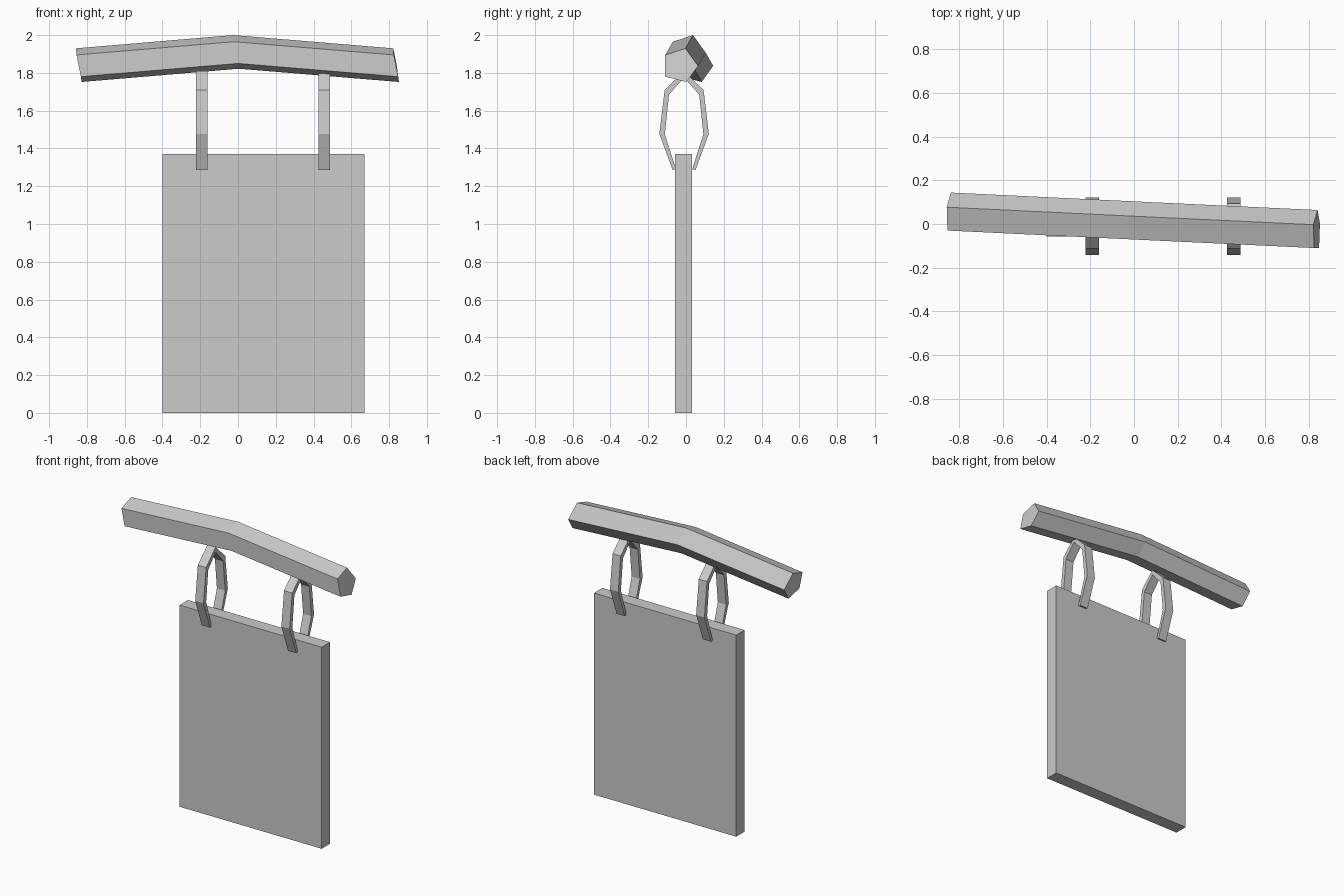
import bpy

cube = bpy.data.objects.get("Cube")
if cube:
    bpy.data.objects.remove(cube, do_unlink=True)

grey = bpy.data.materials.new("light grey")
grey.use_nodes = True
grey.diffuse_color = (0.6, 0.6, 0.6, 1)
grey.node_tree.nodes["Principled BSDF"].inputs["Base Color"].default_value = (0.6, 0.6, 0.6, 1)


def make(name, verts, faces):
    mesh = bpy.data.meshes.new(name)
    mesh.from_pydata(verts, [], faces)
    mesh.materials.append(grey)
    obj = bpy.data.objects.new(name, mesh)
    bpy.context.collection.objects.link(obj)
    # consistent outward normals
    bpy.context.view_layer.objects.active = obj
    obj.select_set(True)
    bpy.ops.object.mode_set(mode="EDIT")
    bpy.ops.mesh.select_all(action="SELECT")
    bpy.ops.mesh.normals_make_consistent(inside=False)
    bpy.ops.object.mode_set(mode="OBJECT")
    obj.select_set(False)
    return obj


def loft(name, rings):
    """Join matching cross-sections and cap both ends."""
    n = len(rings[0])
    verts = [p for ring in rings for p in ring]
    faces = [(s * n + i, s * n + (i + 1) % n, (s + 1) * n + (i + 1) % n, (s + 1) * n + i)
             for s in range(len(rings) - 1) for i in range(n)]
    last = (len(rings) - 1) * n
    faces += [tuple(range(n)), tuple(range(last, last + n))]
    return make(name, verts, faces)


# Bent five-sided beam, slightly turned and leaning
profile = [(-0.016, 0.037, 1.93), (-0.013, -0.07, 1.895), (0.01, -0.07, 1.78),
           (0.014, 0.043, 1.752), (0.003, 0.104, 1.837)]
stations = [(-0.842, 0.04, 0), (-0.01, 0, 0.07), (0.838, -0.04, 0)]
loft("beam", [[(sx + x, sy + y, sz + z) for x, y, z in profile]
              for sx, sy, sz in stations])

# Hanging board
x0, x1, y0, y1, top = -0.40, 0.67, -0.058, 0.032, 1.37
loft("board", [[(x0, y0, z), (x1, y0, z), (x1, y1, z), (x0, y1, z)] for z in (0, top)])

# Faceted open loops gripping the board: (outer offset, z), (inner offset, z)
mid_y = -0.01
half = [((0.06, 1.285), (0.043, 1.29)), ((0.131, 1.477), (0.102, 1.475)),
        ((0.103, 1.71), (0.08, 1.685)), ((0, 1.81), (0, 1.775))]
path = [(s * o[0], o[1], s * i[0], i[1]) for s, part in ((-1, half), (1, half[-2::-1]))
        for o, i in part]
for side, cx in (("right", -0.192), ("left", 0.456)):
    a, b = cx - 0.031, cx + 0.031
    loft(side + "_loop", [[(a, mid_y + oy, oz), (b, mid_y + oy, oz),
                           (b, mid_y + iy, iz), (a, mid_y + iy, iz)]
                          for oy, oz, iy, iz in path])
